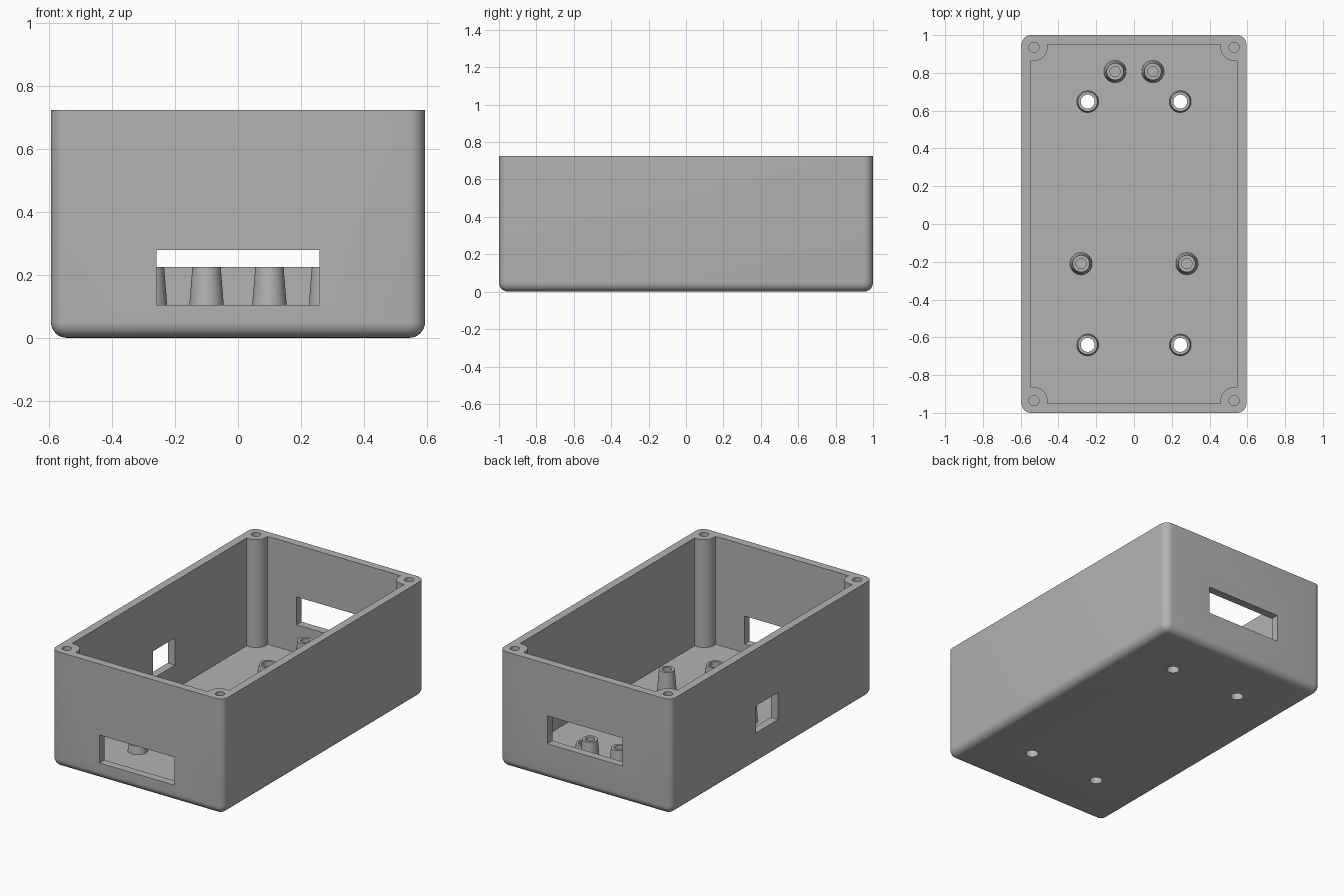
import bpy
import bmesh
from mathutils import Matrix

if "Cube" in bpy.data.objects:
    bpy.data.objects.remove(bpy.data.objects["Cube"])

HX, HY, TOP = 0.595, 1.0, 0.725      # outer half width, half length, height
WALL, FILLET = 0.05, 0.05

GREY = (0.45, 0.45, 0.45, 1)
grey = bpy.data.materials.new("grey plastic")
grey.use_nodes = True
grey.diffuse_color = GREY
grey.node_tree.nodes["Principled BSDF"].inputs["Base Color"].default_value = GREY


def finish(name, bm):
    mesh = bpy.data.meshes.new(name)
    bmesh.ops.recalc_face_normals(bm, faces=bm.faces)
    bm.to_mesh(mesh)
    bm.free()
    mesh.materials.append(grey)
    obj = bpy.data.objects.new(name, mesh)
    bpy.context.collection.objects.link(obj)
    return obj


def box_bm(x0, x1, y0, y1, z0, z1):
    bm = bmesh.new()
    bmesh.ops.create_cube(bm, size=1)
    for v in bm.verts:
        v.co = [a + (b - a) * (c + 0.5)
                for a, b, c in zip((x0, y0, z0), (x1, y1, z1), v.co)]
    return bm


def box(name, *limits):
    return finish(name, box_bm(*limits))


def cylinder(name, x, y, radius, z0, z1):
    bm = bmesh.new()
    bmesh.ops.create_cone(bm, cap_ends=True, segments=48, radius1=radius, radius2=radius,
                          depth=z1 - z0, matrix=Matrix.Translation((x, y, (z0 + z1) / 2)))
    return finish(name, bm)


def cut(target, cutter):
    cutter.hide_render = True
    mod = target.modifiers.new("cut", 'BOOLEAN')
    mod.operation, mod.solver, mod.object = 'DIFFERENCE', 'EXACT', cutter
    bpy.context.view_layer.update()
    graph = bpy.context.evaluated_depsgraph_get()
    mesh = bpy.data.meshes.new_from_object(target.evaluated_get(graph))
    target.modifiers.clear()
    target.data = mesh
    bpy.data.objects.remove(cutter)


def smooth(obj):
    bpy.ops.object.select_all(action='DESELECT')
    obj.select_set(True)
    bpy.context.view_layer.objects.active = obj
    bpy.ops.object.shade_smooth_by_angle(angle=0.6)


def boss(name, x, y, rings):
    """Closed lathe of (radius, height) rings around a vertical axis."""
    bm = bmesh.new()
    loops = []
    for r, z in rings:
        made = bmesh.ops.create_circle(bm, segments=40, radius=r,
                                       matrix=Matrix.Translation((x, y, z)))
        loops.append(made["verts"])
    for a, b in zip(loops, loops[1:]):
        for i in range(len(a)):
            j = (i + 1) % len(a)
            bm.faces.new((a[i], a[j], b[j], b[i]))
    return bm, loops


# Outer block: rounded vertical corners and rounded bottom edge
bm = box_bm(-HX, HX, -HY, HY, 0, TOP)
edges = [e for e in bm.edges if min(v.co.z for v in e.verts) < 0.01]
bmesh.ops.bevel(bm, geom=edges, offset=FILLET, segments=8, profile=0.5, affect='EDGES')
shell = finish("enclosure_shell", bm)

# Cavity, leaving a screw post in each corner
cavity = box("cavity", -HX + WALL, HX - WALL, -HY + WALL, HY - WALL, WALL, TOP + 0.1)
corners = [(sx * 0.53, sy * 0.935) for sx in (-1, 1) for sy in (-1, 1)]
for x, y in corners:
    cut(cavity, cylinder("post", x, y, 0.072, 0, TOP + 0.2))
cut(shell, cavity)
for x, y in corners:
    cut(shell, cylinder("screw_hole", x, y, 0.027, TOP - 0.3, TOP + 0.1))

# Openings in the front, back and right walls
cut(shell, box("front_opening", -0.26, 0.26, -1.1, -0.9, 0.105, 0.28))
cut(shell, box("back_opening", -0.26, 0.26, 0.9, 1.1, 0.225, 0.40))
cut(shell, box("side_opening", -0.7, -0.5, -0.06, 0.155, 0.2, 0.37))

# Short ring bosses around through holes in the floor
for i, (x, y) in enumerate([(sx * 0.245, y) for y in (-0.64, 0.648) for sx in (-1, 1)]):
    cut(shell, cylinder("floor_hole", x, y, 0.037, -0.1, 0.2))
    bm, _ = boss("ring", x, y, [(0.058, WALL), (0.052, 0.1), (0.037, 0.1), (0.037, WALL)])
    smooth(finish(f"ring_boss_{i + 1}", bm))
smooth(shell)

# Tall tapered standoffs with blind screw holes
for i, (x, y) in enumerate([(-0.1, 0.807), (0.1, 0.807), (-0.28, -0.21), (0.28, -0.21)]):
    bm, loops = boss("standoff", x, y, [(0.059, WALL), (0.045, 0.225), (0.027, 0.225), (0.027, 0.08)])
    bm.faces.new(loops[-1])
    smooth(finish(f"standoff_{i + 1}", bm))
